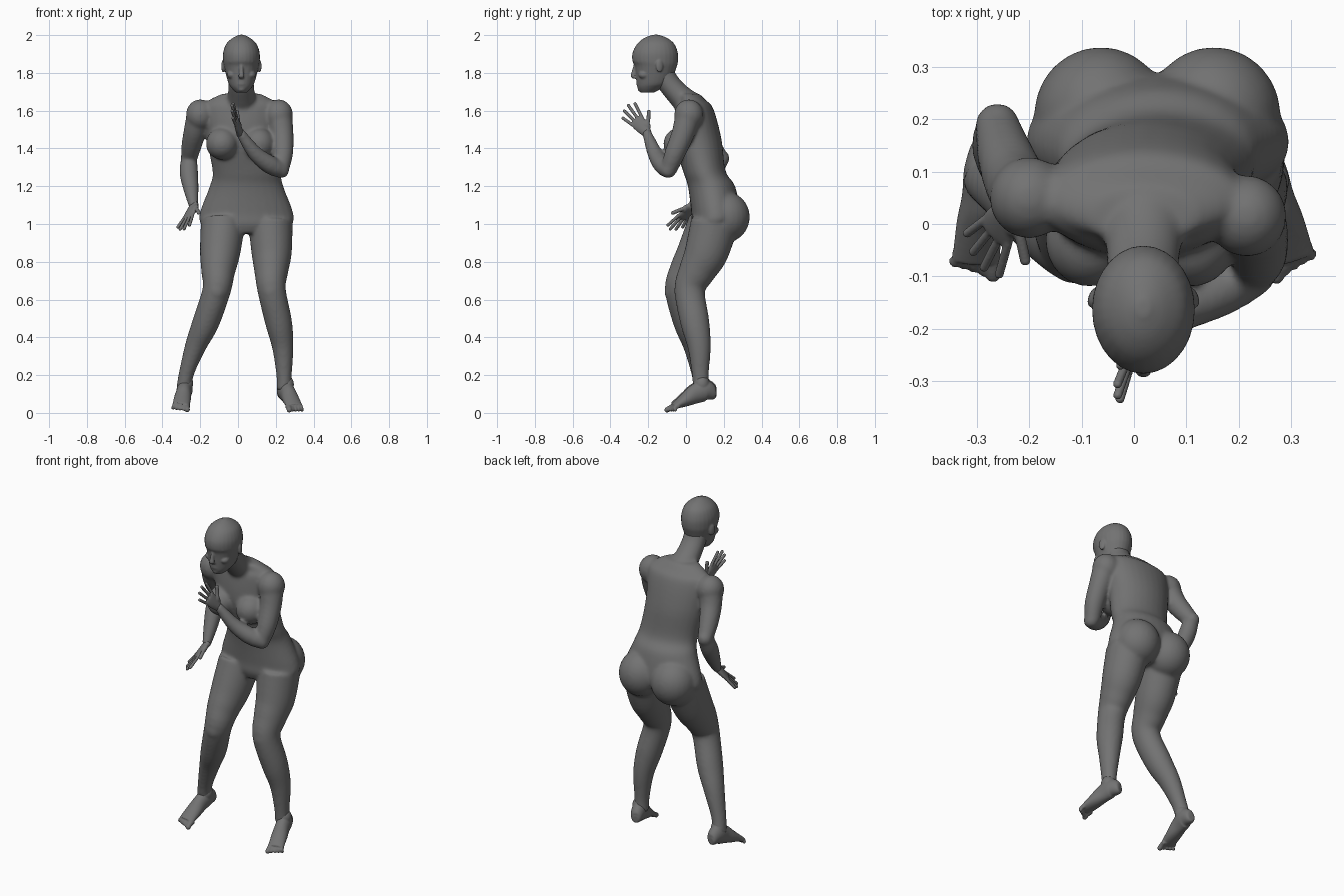
import bpy, bmesh, math
from mathutils import Vector, Matrix

cube = bpy.data.objects.get("Cube")
if cube:
    bpy.data.objects.remove(cube, do_unlink=True)

grey = bpy.data.materials.new("dark_grey")
grey.use_nodes = True
COLOUR = (0.17, 0.17, 0.17, 1.0)
grey.diffuse_color = COLOUR
grey.node_tree.nodes["Principled BSDF"].inputs["Base Color"].default_value = COLOUR
IDENTITY = Matrix.Identity(4)


def spline(keys, steps=5):
    """Smooth the key sections with a Catmull-Rom curve."""
    rows = []
    for i in range(len(keys) - 1):
        a, b = keys[max(i - 1, 0)], keys[i]
        c, d = keys[i + 1], keys[min(i + 2, len(keys) - 1)]
        for s in range(steps):
            t = s / steps
            rows.append([0.5 * (2 * q + (r - p) * t + (2 * p - 5 * q + 4 * r - w) * t * t
                                + (3 * q - p - 3 * r + w) * t ** 3)
                         for p, q, r, w in zip(a, b, c, d)])
    return rows + [list(keys[-1])]


def loft(bm, keys, flat=False, mat=IDENTITY, sides=28):
    """Skin through elliptical sections (x, y, z, side radius, depth radius)."""
    rows = spline(keys)
    pts = [Vector(r[:3]) for r in rows]
    rings = []
    for i, r in enumerate(rows):
        t = (pts[min(i + 1, len(pts) - 1)] - pts[max(i - 1, 0)]).normalized()
        if flat:
            t = Vector((0, 0, 1))
        u = Vector((1, 0, 0)) if abs(t.x) < 0.8 else Vector((0, 0, 1))
        u = (u - t * t.dot(u)).normalized()
        v = t.cross(u)
        angles = [2 * math.pi * k / sides for k in range(sides)]
        rings.append([bm.verts.new(mat @ (pts[i] + u * math.cos(a) * r[3] + v * math.sin(a) * r[4]))
                      for a in angles])
    faces = [bm.faces.new(rings[0]), bm.faces.new(rings[-1])]
    for a, b in zip(rings, rings[1:]):
        for k in range(sides):
            n = (k + 1) % sides
            faces.append(bm.faces.new((a[k], a[n], b[n], b[k])))
    bmesh.ops.recalc_face_normals(bm, faces=faces)


def limb(bm, path, radii, depth=1.0):
    loft(bm, [(*p, r, r * depth) for p, r in zip(path, radii)])


def ball(bm, centre, radii, mat=IDENTITY):
    m = Matrix.Translation(centre) @ Matrix.Diagonal((*radii, 1))
    bmesh.ops.create_uvsphere(bm, u_segments=24, v_segments=16, radius=1, matrix=mat @ m)


def digit(bm, points, radius, mat):
    """Finger or toe with a rounded tip."""
    loft(bm, [(*p, radius, radius) for p in points], mat=mat, sides=12)
    ball(bm, points[-1], (radius,) * 3, mat)


def finish(name, bm, voxel, smooth):
    """Fuse overlapping volumes into one smooth skin."""
    mesh = bpy.data.meshes.new(name)
    bm.to_mesh(mesh)
    bm.free()
    ob = bpy.data.objects.new(name, mesh)
    bpy.context.collection.objects.link(ob)
    fuse = ob.modifiers.new("fuse", 'REMESH')
    fuse.mode = 'VOXEL'
    fuse.voxel_size = voxel
    soften = ob.modifiers.new("soften", 'SMOOTH')
    soften.factor, soften.iterations = 0.5, smooth
    skin = bpy.data.meshes.new_from_object(ob.evaluated_get(bpy.context.evaluated_depsgraph_get()))
    ob.modifiers.clear()
    ob.data = skin
    skin.materials.clear()
    skin.materials.append(grey)
    skin.shade_smooth()


# Torso and neck
bm = bmesh.new()
loft(bm, [(.04, .14, .95, .1, .09), (.045, .15, 1, .235, .12), (.045, .158, 1.06, .247, .13),
          (.045, .135, 1.2, .195, .125), (.045, .097, 1.28, .18, .113),
          (.02, .062, 1.45, .187, .126), (.015, .045, 1.61, .2, .1),
          (.015, .035, 1.655, .17, .07), (.018, .015, 1.69, .1, .055)], flat=True)
limb(bm, [(.02, .04, 1.61), (.018, -.035, 1.68), (.016, -.095, 1.75), (.016, -.13, 1.82)],
     (.09, .073, .068, .068), .87)
for x in (-.063, .152):                                           # glutes
    ball(bm, (x, .208, 1.037), (.128, .13, .135))
for x in (-.085, .11):                                            # breasts
    ball(bm, (x, -.03, 1.425), (.085, .09, .085))
for x, y in ((.215, .015), (-.2, .05)):                           # shoulders
    ball(bm, (x, y, 1.578), (.076, .078, .082))

# Arms: left raised across the chest, right hanging back
UPPER, FORE = (.07, .061, .054, .043), (.041, .049, .04, .024)
limb(bm, [(.215, .015, 1.59), (.233, -.015, 1.48), (.237, -.06, 1.37), (.225, -.092, 1.285)], UPPER)
limb(bm, [(.235, -.092, 1.285), (.175, -.122, 1.31), (.09, -.165, 1.375), (.008, -.21, 1.49)], FORE)
limb(bm, [(-.2, .05, 1.59), (-.225, .08, 1.5), (-.245, .13, 1.42), (-.26, .185, 1.345)], UPPER)
limb(bm, [(-.26, .188, 1.355), (-.26, .145, 1.27), (-.248, .09, 1.18), (-.235, .03, 1.09)], FORE)
for elbow in ((.228, -.095, 1.285), (-.26, .188, 1.347)):
    ball(bm, elbow, (.043,) * 3)

# Legs: hip, thigh, knee, calf, shin, ankle
LEG = (.117, .107, .09, .075, .071, .057, .041, .04)
limb(bm, [(.172, .15, 1), (.178, .108, .85), (.176, .058, .75), (.178, .02, .65),
          (.215, .047, .48), (.237, .07, .35), (.244, .076, .2), (.244, .08, .12)], LEG, 1.08)
limb(bm, [(-.08, .135, 1), (-.095, .068, .85), (-.105, .008, .75), (-.113, -.03, .65),
          (-.17, .01, .48), (-.222, .045, .36), (-.27, .07, .22), (-.287, .085, .13)], LEG, 1.08)
for x, y in ((.176, -.008), (-.112, -.06)):                       # kneecaps
    ball(bm, (x, y, .645), (.055, .055, .065))
finish("body", bm, .009, 10)

# Head with simple face
bm = bmesh.new()
HX = .018
skull = [(-.205, 1.695, .028, .035), (-.19, 1.72, .052, .066), (-.172, 1.75, .07, .09),
         (-.16, 1.83, .091, .11), (-.163, 1.865, .097, .121), (-.163, 1.91, .096, .119),
         (-.16, 1.955, .079, .097), (-.16, 1.985, .046, .06), (-.16, 2.002, .012, .015)]
loft(bm, [(HX, *section) for section in skull], flat=True)
nose = [(-.262, 1.85, .009), (-.274, 1.81, .011), (-.28, 1.782, .016), (-.268, 1.77, .011)]
loft(bm, [(HX, *section, .013) for section in nose], flat=True, sides=16)
for z in (1.741, 1.753):                                          # lips
    ball(bm, (HX, -.25, z), (.025, .014, .007))
ball(bm, (HX, -.24, 1.714), (.022, .016, .014))                   # chin
for s in (-1, 1):
    ball(bm, (HX + s * .036, -.243, 1.836), (.017, .014, .009))   # eyes
    ball(bm, (HX + s * .036, -.249, 1.858), (.03, .016, .007))    # brows
    ball(bm, (HX + s * .05, -.222, 1.79), (.026, .03, .022))      # cheeks
    ear = Matrix.Translation((HX + s * .096, -.14, 1.835)) @ Matrix.Rotation(s * .35, 4, 'Z')
    ball(bm, (0, 0, 0), (.009, .02, .034), ear)
finish("head", bm, .005, 4)


def hand(name, wrist, along, thumb_side):
    """Open hand: local y to the fingertips, local x to the thumb."""
    y = Vector(along).normalized()
    x = Vector(thumb_side)
    x = (x - y * x.dot(y)).normalized()
    z = x.cross(y)
    m = Matrix.Translation(wrist) @ Matrix((x, y, z)).transposed().to_4x4()
    bm = bmesh.new()
    loft(bm, [(0, -.012, 0, .023, .02), (0, .05, 0, .037, .016),
              (0, .085, 0, .039, .012), (0, .097, 0, .033, .008)], mat=m)
    for i, reach in enumerate((.072, .09, .096, .086)):
        base = Vector((-.03 + i * .0205, .085 - abs(i - 1.8) * .005, 0))
        a = math.radians((i - 1.6) * 9)
        tip = base + Vector((math.sin(a), math.cos(a), 0)) * reach
        digit(bm, [base, tip], .0088, m)
    ball(bm, (.022, .035, 0), (.022, .03, .016), m)
    digit(bm, [(.022, .025, 0), (.05, .05, 0), (.08, .082, 0)], .0105, m)
    finish(name, bm, .0035, 3)


hand("left_hand", (.01, -.207, 1.482), (-.045, -.118, .143), (.05, .77, .63))
hand("right_hand", (-.232, .035, 1.1), (-.068, -.11, -.135), (.68, -.7, .22))


def foot(name, heel, yaw, bank, out):
    """Bare foot: local -y forward, out = side of the little toe."""
    m = (Matrix.Translation(heel) @ Matrix.Rotation(yaw, 4, 'Z')
         @ Matrix.Rotation(bank, 4, 'Y'))
    bm = bmesh.new()
    loft(bm, [(0, .012, .1, .018, .02), (0, 0, .102, .03, .034), (0, -.045, .118, .042, .056),
              (0, -.1, .1, .041, .052), (0, -.15, .072, .045, .038), (0, -.222, .034, .045, .016)],
         mat=m)
    ball(bm, (0, -.065, .15), (.042, .042, .05), m)               # ankle
    for i in range(5):                                            # toes, big one first
        x = out * (-.034 + i * .0175)
        r = .0145 if i == 0 else .0098
        digit(bm, [(x, -.2, .034), (x, -.225, .028), (x * 1.1, -.245 + i * .0055, .016)], r, m)
    finish(name, bm, .0045, 4)


foot("left_foot", (.235, .145, 0), .3, 0, 1)
foot("right_foot", (-.293, .15, .006), -.06, .12, -1)
